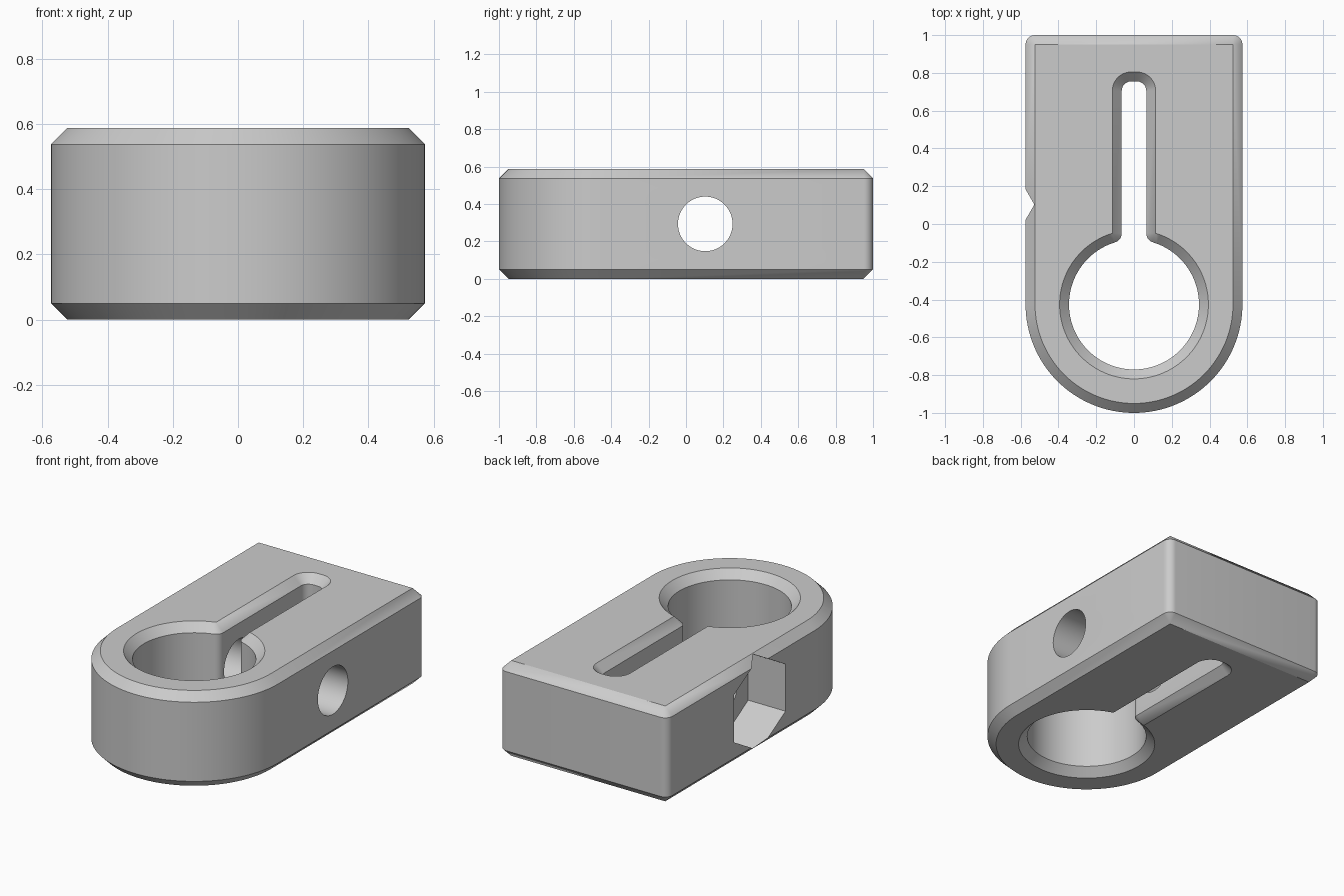
import bpy, bmesh, math
from mathutils import Matrix

if "Cube" in bpy.data.objects:
    bpy.data.objects.remove(bpy.data.objects["Cube"], do_unlink=True)

HALF_W, HEIGHT, CH = 0.574, 0.587, 0.05
BORE_Y, BORE_R, SLOT_W = -0.426, 0.344, 0.065
BOLT_Y, BOLT_R, NUT_R, NUT_FLOOR = 0.103, 0.146, 0.29, -0.32

grey = bpy.data.materials.new("plain grey")
grey.use_nodes = True
grey.diffuse_color = (0.6, 0.6, 0.6, 1)
grey.node_tree.nodes["Principled BSDF"].inputs["Base Color"].default_value = (0.6, 0.6, 0.6, 1)


def arc(cx, cy, r, start, end, n):
    angles = [math.radians(start + (end - start) * i / n) for i in range(n + 1)]
    return [(cx + r * math.cos(a), cy + r * math.sin(a)) for a in angles]


def body_outline(d):
    """Round-ended block, shrunk by d."""
    cx, cy = HALF_W - CH, 1 - CH
    return (arc(0, BORE_Y, HALF_W - d, 180, 360, 64)
            + arc(cx, cy, CH - d, 0, 90, 8)
            + arc(-cx, cy, CH - d, 90, 180, 8))


def keyhole_outline(d):
    """Bore joined to the clamp slot by small fillets, grown by d."""
    fx, reach = SLOT_W + CH, BORE_R + CH
    fy = BORE_Y + math.sqrt(reach ** 2 - fx ** 2)
    t = math.degrees(math.acos(fx / reach))
    ex, ey = SLOT_W - CH, 0.705
    return (arc(0, BORE_Y, BORE_R + d, 180 - t, 360 + t, 96)
            + arc(fx, fy, CH - d, 180 + t, 180, 8)
            + arc(ex, ey, CH + d, 0, 90, 10)
            + arc(-ex, ey, CH + d, 90, 180, 10)
            + arc(-fx, fy, CH - d, 0, -t, 8))


def finish(name, bm):
    bmesh.ops.remove_doubles(bm, verts=bm.verts, dist=0.0001)
    bmesh.ops.recalc_face_normals(bm, faces=bm.faces)
    mesh = bpy.data.meshes.new(name)
    bm.to_mesh(mesh)
    bm.free()
    mesh.materials.append(grey)
    obj = bpy.data.objects.new(name, mesh)
    bpy.context.collection.objects.link(obj)
    return obj


def loft(name, outline, levels):
    """Stack of outlines given as (height, offset), capped at both ends."""
    bm = bmesh.new()
    rings = [[bm.verts.new((x, y, z)) for x, y in outline(d)] for z, d in levels]
    for low, high in zip(rings, rings[1:]):
        for i in range(len(low)):
            j = (i + 1) % len(low)
            bm.faces.new((low[i], low[j], high[j], high[i]))
    bm.faces.new(rings[0][::-1])
    bm.faces.new(rings[-1])
    return finish(name, bm)


def side_prism(name, sides, radius, x0, x1):
    """Prism lying along x at the bolt position, with a corner pointing up."""
    bm = bmesh.new()
    place = (Matrix.Translation(((x0 + x1) / 2, BOLT_Y, HEIGHT / 2))
             @ Matrix.Rotation(math.pi / 2, 4, 'Y'))
    bmesh.ops.create_cone(bm, cap_ends=True, segments=sides, radius1=radius,
                          radius2=radius, depth=x1 - x0)
    # Put the first corner on the vertical axis whatever the cone's start angle
    v = bm.verts[:][0].co
    turn = Matrix.Rotation(-math.atan2(v.y, v.x), 4, 'Z')
    bmesh.ops.transform(bm, matrix=place @ turn, verts=bm.verts)
    return finish(name, bm)


# Chamfered block
body = loft("clamp_body", body_outline,
            [(0, CH), (CH, 0), (HEIGHT - CH, 0), (HEIGHT, CH)])

# Bore with slot, bolt hole and hexagonal nut pocket
cutters = [
    loft("keyhole_cutter", keyhole_outline,
         [(-0.1, CH), (0, CH), (CH, 0), (HEIGHT - CH, 0), (HEIGHT, CH), (HEIGHT + 0.1, CH)]),
    side_prism("bolt_hole_cutter", 64, BOLT_R, -0.8, 0.8),
    side_prism("nut_pocket_cutter", 6, NUT_R, -0.9, NUT_FLOOR),
]

bpy.ops.object.select_all(action='DESELECT')
bpy.context.view_layer.objects.active = body
body.select_set(True)
for cutter in cutters:
    cutter.hide_render = True
    mod = body.modifiers.new(cutter.name, 'BOOLEAN')
    mod.operation = 'DIFFERENCE'
    mod.solver = 'EXACT'
    mod.object = cutter
    bpy.ops.object.modifier_apply(modifier=mod.name)
    bpy.data.objects.remove(cutter, do_unlink=True)

bpy.ops.object.shade_smooth_by_angle(angle=math.radians(30))
